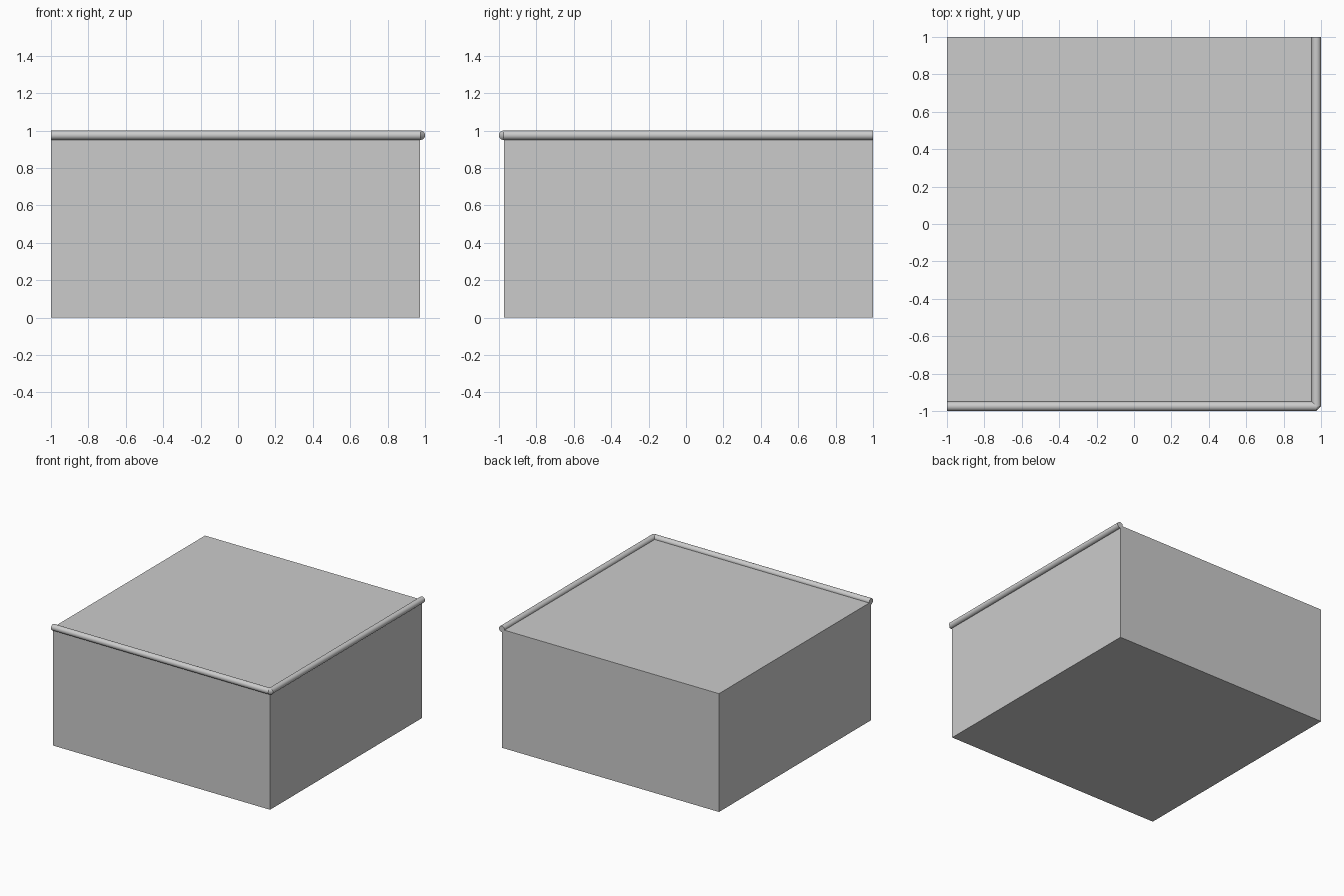
import bpy, bmesh
from math import pi, cos, sin

if "Cube" in bpy.data.objects:
    bpy.data.objects.remove(bpy.data.objects["Cube"])

R = 0.025          # edge pipe radius
C = 1 - R          # pipe centre line
E = 0.972          # faces of the block under the pipe
SIDES = 32


def finish(name, bm, smooth=False):
    bmesh.ops.recalc_face_normals(bm, faces=bm.faces)
    mesh = bpy.data.meshes.new(name)
    bm.to_mesh(mesh)
    bm.free()
    ob = bpy.data.objects.new(name, mesh)
    bpy.context.collection.objects.link(ob)
    if smooth:
        bpy.ops.object.select_all(action='DESELECT')
        ob.select_set(True)
        bpy.context.view_layer.objects.active = ob
        bpy.ops.object.shade_smooth_by_angle(angle=pi / 6)
    return ob


def ring(bm, axis, pos):
    """Circle of vertices round the pipe centre line running along an axis."""
    verts = []
    for i in range(SIDES):
        a = 2 * pi * i / SIDES
        u, z = R * cos(a), C + R * sin(a)
        verts.append(bm.verts.new((pos, -C + u, z) if axis == 'x' else (C + u, pos, z)))
    return verts


def pipe(name, axis, start, end):
    bm = bmesh.new()
    a, b = ring(bm, axis, start), ring(bm, axis, end)
    for i in range(SIDES):
        j = (i + 1) % SIDES
        bm.faces.new((a[i], a[j], b[j], b[i]))
    bm.faces.new(a)
    bm.faces.new(b)
    finish(name, bm, True)


# main block
bm = bmesh.new()
bmesh.ops.create_cube(bm, size=1)
for v in bm.verts:
    v.co.x = E if v.co.x > 0 else -1
    v.co.y = 1 if v.co.y > 0 else -E
    v.co.z = E if v.co.z > 0 else 0
finish("block", bm)

# rounded trim along the front and right top edges
pipe("front_trim", 'x', -1, C)
pipe("right_trim", 'y', -C, 1)

# chamfered corner joining the two trims
bm = bmesh.new()
ring(bm, 'x', C)
ring(bm, 'y', -C)
bmesh.ops.remove_doubles(bm, verts=bm.verts, dist=1e-5)
bmesh.ops.convex_hull(bm, input=bm.verts)
finish("corner_joint", bm, True)
